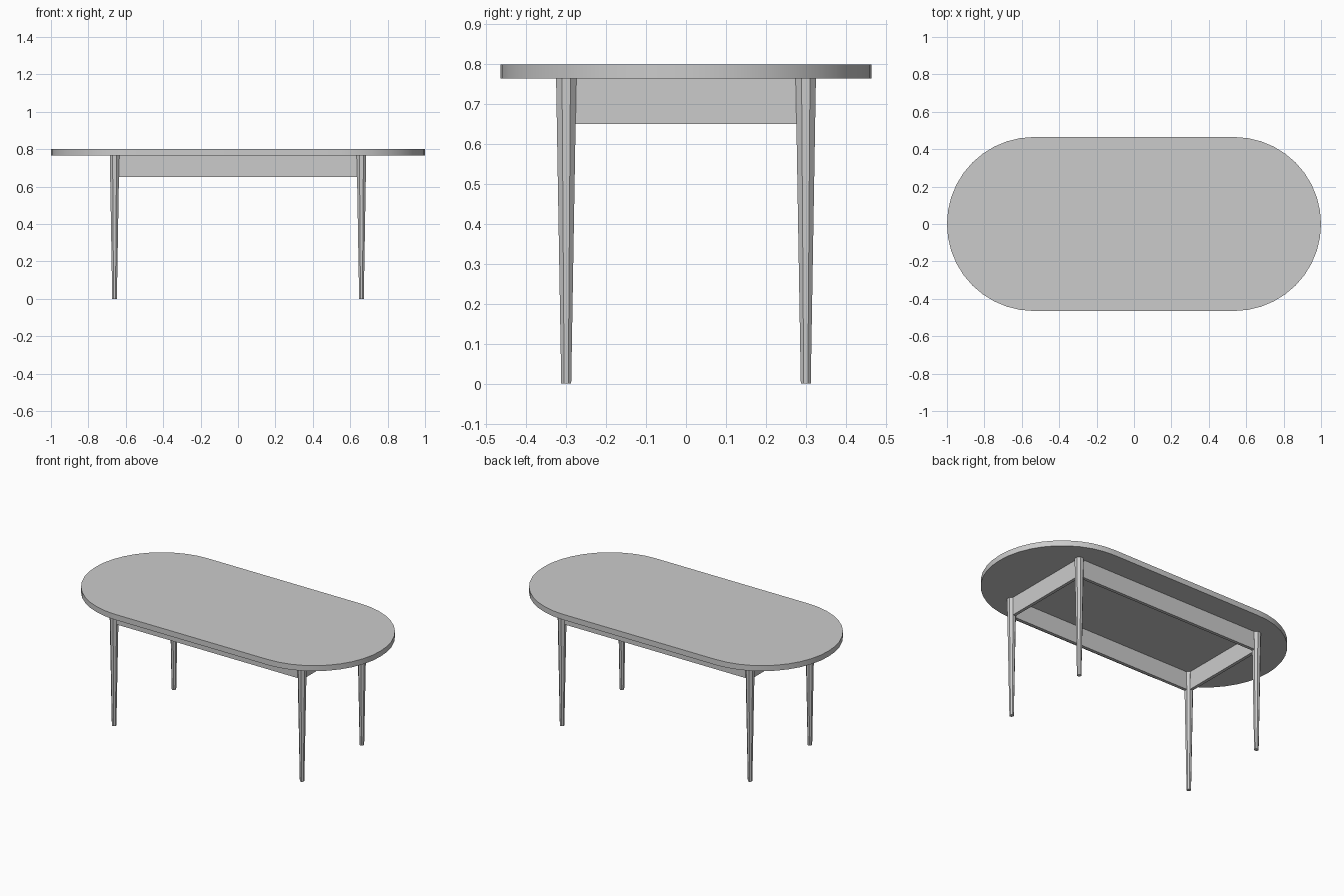
import bpy, bmesh
from math import pi, sin, cos

cube = bpy.data.objects.get("Cube")
if cube:
    bpy.data.objects.remove(cube, do_unlink=True)

# Single plain grey finish
grey = bpy.data.materials.new("light_grey")
grey.use_nodes = True
color = (0.6, 0.6, 0.6, 1)
grey.diffuse_color = color
grey.node_tree.nodes["Principled BSDF"].inputs["Base Color"].default_value = color

HEIGHT, TOP_UNDERSIDE = 0.8, 0.765
TOP_R = 0.465
LEG_X, LEG_Y = 0.66, 0.3
APRON_LOW, APRON_THICK = 0.65, 0.02


def finish(obj, name, smooth=False):
    obj.name = obj.data.name = name
    obj.data.materials.append(grey)
    if smooth:
        bpy.ops.object.select_all(action='DESELECT')
        obj.select_set(True)
        bpy.context.view_layer.objects.active = obj
        bpy.ops.object.shade_smooth_by_angle(angle=pi / 6)


def add_box(name, center, size):
    bpy.ops.mesh.primitive_cube_add(size=1, location=center)
    obj = bpy.context.object
    obj.scale = size
    bpy.ops.object.transform_apply(location=False, rotation=False, scale=True)
    finish(obj, name)


# Tabletop: rounded-end outline extruded to thickness
bm = bmesh.new()
steps = 20
outline = []
for side, start in ((1, -pi / 2), (-1, pi / 2)):
    for i in range(steps + 1):
        a = start + pi * i / steps
        outline.append(bm.verts.new((side * (1 - TOP_R) + TOP_R * cos(a),
                                     TOP_R * sin(a), TOP_UNDERSIDE)))
base = bm.faces.new(outline)
ext = bmesh.ops.extrude_face_region(bm, geom=[base], use_keep_orig=True)
verts = [g for g in ext["geom"] if isinstance(g, bmesh.types.BMVert)]
bmesh.ops.translate(bm, verts=verts, vec=(0, 0, HEIGHT - TOP_UNDERSIDE))
bmesh.ops.recalc_face_normals(bm, faces=bm.faces)
mesh = bpy.data.meshes.new("tabletop")
bm.to_mesh(mesh)
bm.free()
top = bpy.data.objects.new("tabletop", mesh)
bpy.context.collection.objects.link(top)
finish(top, "tabletop", smooth=True)

# Tapered octagonal legs and the apron boards between them
for sx, side in ((-1, "right"), (1, "left")):
    for sy, end in ((-1, "front"), (1, "back")):
        bpy.ops.mesh.primitive_cone_add(
            vertices=8, radius1=0.0135, radius2=0.0275, depth=TOP_UNDERSIDE,
            location=(sx * LEG_X, sy * LEG_Y, TOP_UNDERSIDE / 2),
            rotation=(0, 0, pi / 8))
        finish(bpy.context.object, f"{end}_{side}_leg")

apron_h = TOP_UNDERSIDE - APRON_LOW
apron_z = (TOP_UNDERSIDE + APRON_LOW) / 2
for s, long_name, short_name in ((-1, "front", "right"), (1, "back", "left")):
    add_box(f"{long_name}_apron", (0, s * LEG_Y, apron_z),
            (2 * LEG_X, APRON_THICK, apron_h))
    add_box(f"{short_name}_apron", (s * LEG_X, 0, apron_z),
            (APRON_THICK, 2 * LEG_Y, apron_h))
